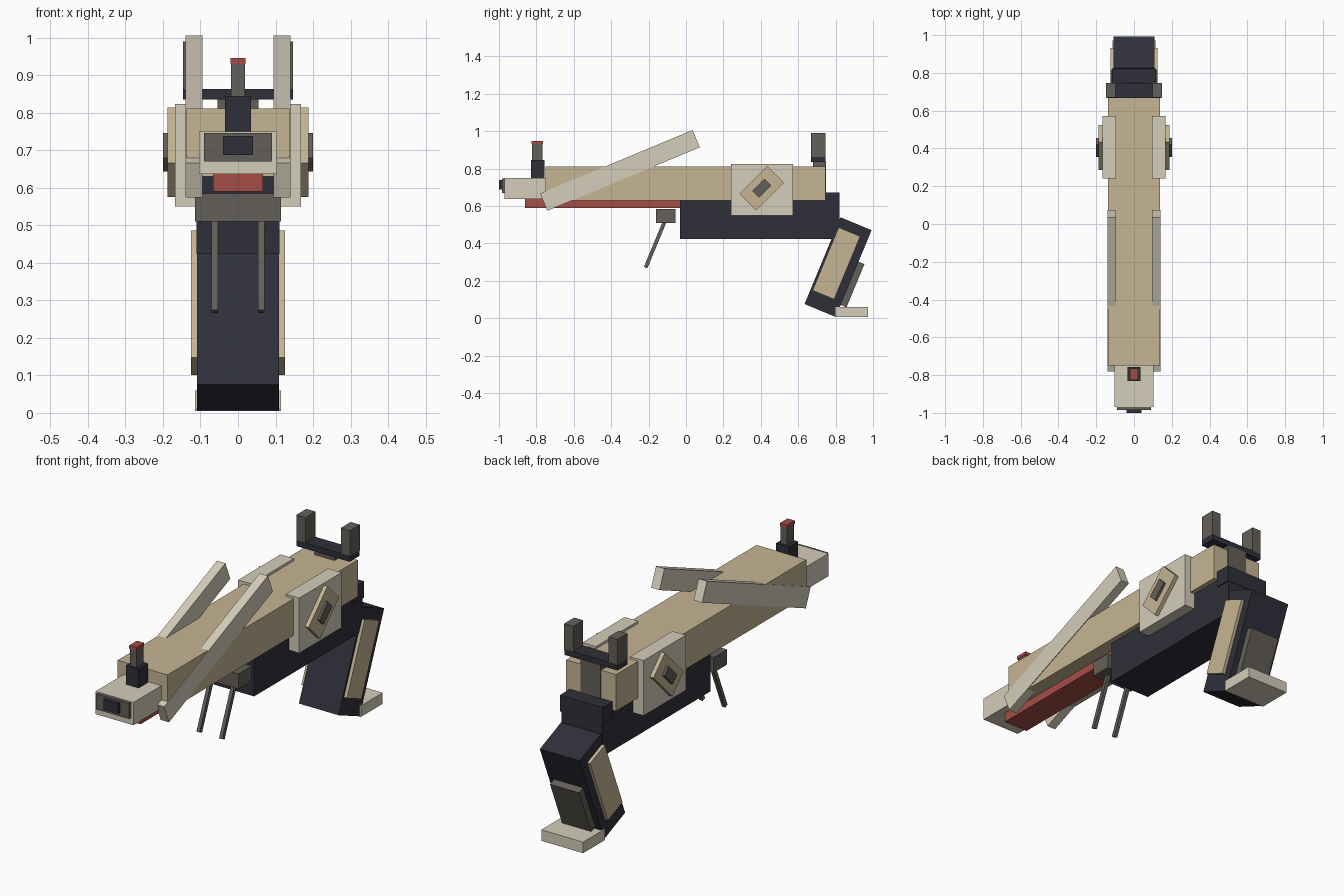
import bpy
from math import radians

cube = bpy.data.objects.get("Cube")
if cube:
    bpy.data.objects.remove(cube, do_unlink=True)


def linear(c):
    c /= 255
    return c / 12.92 if c <= 0.04045 else ((c + 0.055) / 1.055) ** 2.4


def material(name, *rgb):
    mat = bpy.data.materials.new(name)
    mat.use_nodes = True
    color = [linear(c) for c in rgb] + [1]
    mat.diffuse_color = color
    mat.node_tree.nodes["Principled BSDF"].inputs["Base Color"].default_value = color
    return mat


TAN = material("tan", 198, 181, 148)
CREAM = material("cream", 212, 205, 186)
GREY = material("warm grey", 100, 95, 88)
NAVY = material("dark navy", 47, 47, 58)
RED = material("brick red", 165, 78, 70)


def block(name, mat, center, size, tilt=0):
    """Box given by centre and size, tilted about the x axis in degrees."""
    bpy.ops.mesh.primitive_cube_add(size=1, location=center,
                                    rotation=(radians(tilt), 0, 0))
    ob = bpy.context.object
    ob.name = name
    ob.scale = size
    ob.data.materials.append(mat)
    return ob


def span(name, mat, x, y, z):
    """Upright box from ranges; a single x is a half width."""
    if not isinstance(x, tuple):
        x = (-x, x)
    ranges = (x, y, z)
    return block(name, mat, [(a + b) / 2 for a, b in ranges],
                 [b - a for a, b in ranges])


# Slide, muzzle and underbarrel strip
span("slide", TAN, 0.137, (-0.75, 0.745), (0.63, 0.812))
span("muzzle_block", CREAM, 0.104, (-0.97, -0.74), (0.637, 0.75))
span("muzzle_plate", GREY, 0.09, (-0.985, -0.96), (0.67, 0.746))
span("bore", NAVY, 0.04, (-1.0, -0.98), (0.687, 0.738))
span("underbarrel_strip", RED, 0.066, (-0.86, -0.02), (0.59, 0.637))

# Front sight
span("front_sight_base", NAVY, 0.035, (-0.83, -0.757), (0.745, 0.845))
span("front_sight_post", GREY, 0.018, (-0.823, -0.768), (0.84, 0.932))
span("front_sight_tip", RED, 0.02, (-0.826, -0.765), (0.93, 0.946))

# Rear sight
span("slide_end_plate", GREY, 0.055, (0.68, 0.749), (0.64, 0.838))
span("rear_sight_bar", NAVY, 0.146, (0.668, 0.747), (0.835, 0.864))

# Frame
span("frame", NAVY, 0.111, (-0.032, 0.82), (0.424, 0.632))
span("frame_tail", NAVY, 0.117, (0.745, 0.822), (0.59, 0.672))
span("trigger_mount", GREY, 0.114, (-0.16, -0.055), (0.51, 0.585))

# Grip
GRIP_TILT = -22.5
block("grip", NAVY, (0, 0.813, 0.273), (0.218, 0.18, 0.502), GRIP_TILT)
block("grip_back_plate", GREY, (0, 0.89, 0.18), (0.16, 0.035, 0.25), GRIP_TILT)
span("grip_foot", CREAM, 0.115, (0.80, 0.972), (0.005, 0.06))

# Parts that repeat on both sides
for side, s in (("left", 1), ("right", -1)):
    block(f"{side}_arm", CREAM, (s * 0.117, -0.353, 0.79),
          (0.046, 0.883, 0.1), 22.6)
    block(f"{side}_side_plate", CREAM, (s * 0.131, 0.407, 0.687),
          (0.074, 0.332, 0.274))
    block(f"{side}_diamond", TAN, (s * 0.173, 0.405, 0.695),
          (0.03, 0.21, 0.127), 45)
    block(f"{side}_diamond_core", GREY, (s * 0.185, 0.405, 0.695),
          (0.03, 0.094, 0.05), 45)
    block(f"{side}_rear_sight_post", GREY, (s * 0.122, 0.7075, 0.926),
          (0.05, 0.078, 0.128))
    block(f"{side}_grip_panel", TAN, (s * 0.115, 0.804, 0.293),
          (0.02, 0.125, 0.365), GRIP_TILT)
    block(f"{side}_trigger_rod", GREY, (s * 0.062, -0.165, 0.393),
          (0.018, 0.02, 0.265), GRIP_TILT)
